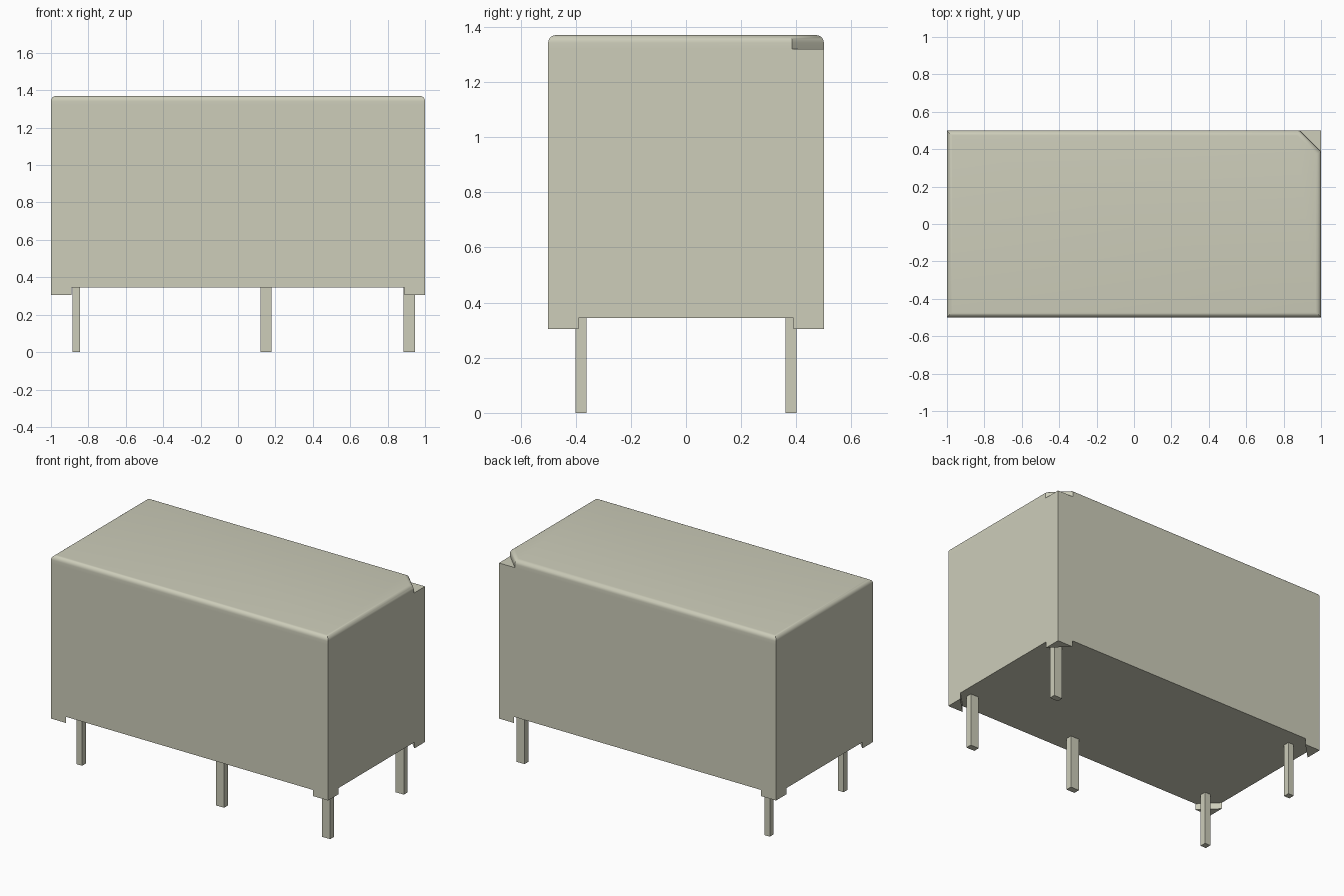
import bpy
import bmesh
import math
from mathutils import Vector

if "Cube" in bpy.data.objects:
    bpy.data.objects.remove(bpy.data.objects["Cube"], do_unlink=True)

W, D = 1.0, 0.5            # half width and half depth of the case
BASE, LEDGE, TOP = 0.345, 1.32, 1.37
CUT, FOOT, FILLET = 0.115, 0.11, 0.028

shell = bpy.data.materials.new("pale olive grey")
shell.use_nodes = True
shell.diffuse_color = (0.61, 0.61, 0.49, 1)
shell.node_tree.nodes["Principled BSDF"].inputs["Base Color"].default_value = shell.diffuse_color


def finish(name, bm):
    bmesh.ops.recalc_face_normals(bm, faces=bm.faces)
    mesh = bpy.data.meshes.new(name)
    bm.to_mesh(mesh)
    bm.free()
    mesh.materials.append(shell)
    obj = bpy.data.objects.new(name, mesh)
    bpy.context.collection.objects.link(obj)
    return obj


def raise_faces(bm, faces, height):
    """Extrude faces upward and return the new top faces."""
    out = bmesh.ops.extrude_face_region(bm, geom=faces)["geom"]
    verts = [g for g in out if isinstance(g, bmesh.types.BMVert)]
    bmesh.ops.translate(bm, verts=verts, vec=(0, 0, height))
    return [g for g in out if isinstance(g, bmesh.types.BMFace)]


def prism(name, outline, z0, z1):
    bm = bmesh.new()
    face = bm.faces.new([bm.verts.new((x, y, z0)) for x, y in outline])
    raise_faces(bm, [face], z1 - z0)
    return finish(name, bm)


# Case: a box with one top corner cut down to a ledge
bm = bmesh.new()
a, b, c, d, e, corner = [bm.verts.new((x, y, BASE)) for x, y in (
    (-W, -D), (W, -D), (W, D - CUT), (W - CUT, D), (-W, D), (W, D))]
floor = [bm.faces.new((a, b, c, d, e)), bm.faces.new((c, corner, d))]
tops = raise_faces(bm, floor, LEDGE - BASE)
lid = max(tops, key=lambda f: f.calc_area())
raise_faces(bm, [lid], TOP - LEDGE)
bmesh.ops.recalc_face_normals(bm, faces=bm.faces)
bmesh.ops.dissolve_limit(bm, angle_limit=math.radians(1), verts=bm.verts, edges=bm.edges)

# Rounded rim all round the lid
rim = [ed for ed in bm.edges if all(v.co.z > TOP - 0.001 for v in ed.verts)]
bmesh.ops.bevel(bm, geom=rim, offset=FILLET, segments=6, profile=0.5, affect='EDGES')
case = finish("case", bm)
bpy.ops.object.select_all(action='DESELECT')
case.select_set(True)
bpy.context.view_layer.objects.active = case
bpy.ops.object.shade_smooth_by_angle(angle=math.radians(30))

# Triangular standoff feet under the four corners
for sx, side in ((-1, "right"), (1, "left")):
    for sy, end in ((-1, "front"), (1, "back")):
        x, y = sx * W, sy * D
        prism(f"{end}_{side}_foot",
              [(x, y), (x - sx * FOOT, y), (x, y - sy * FOOT)], BASE - 0.04, BASE)

# Terminal pins: centre and width along x, centre along y
for name, x, width, y in (("front_right_pin", -0.865, 0.04, -0.38),
                          ("back_right_pin", -0.865, 0.04, 0.38),
                          ("front_middle_pin", 0.15, 0.06, -0.38),
                          ("front_left_pin", 0.915, 0.06, -0.38),
                          ("back_left_pin", 0.915, 0.06, 0.38)):
    h = Vector((width / 2, 0.02))
    prism(name, [(x - h.x, y - h.y), (x + h.x, y - h.y),
                 (x + h.x, y + h.y), (x - h.x, y + h.y)], 0, BASE)
